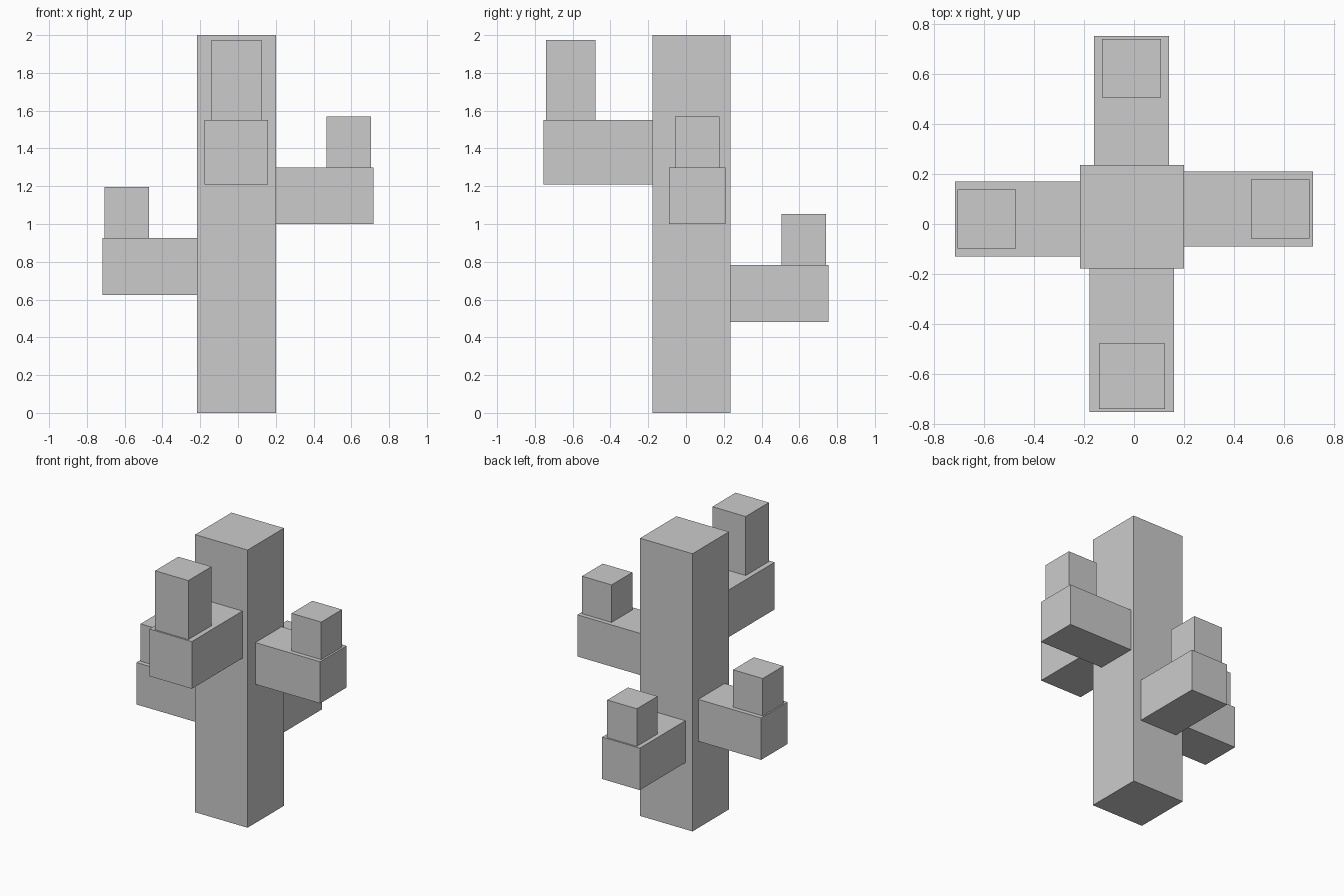
import bpy
from mathutils import Vector

if "Cube" in bpy.data.objects:
    bpy.data.objects.remove(bpy.data.objects["Cube"])


def box(name, lo, hi):
    """Axis-aligned box between two corners."""
    lo, hi = Vector(lo), Vector(hi)
    bpy.ops.mesh.primitive_cube_add(size=1, location=(lo + hi) / 2)
    obj = bpy.context.object
    obj.name = name
    obj.scale = hi - lo
    bpy.ops.object.transform_apply(location=False, rotation=False, scale=True)
    return obj


def branch(side, arm_lo, arm_hi, tip_lo, tip_hi, top):
    """Horizontal arm with an upright tip standing on its outer end."""
    box(side + "_arm", arm_lo, arm_hi)
    box(side + "_tip", (*tip_lo, arm_hi[2]), (*tip_hi, top))


# Main trunk
box("trunk", (-0.217, -0.178, 0), (0.201, 0.236, 2))

# Four branches at different heights
branch("right", (0.201, -0.09, 1.0), (0.718, 0.21, 1.30),
       (0.468, -0.058), (0.704, 0.178), 1.57)
branch("left", (-0.718, -0.13, 0.624), (-0.217, 0.17, 0.926),
       (-0.708, -0.098), (-0.472, 0.138), 1.195)
branch("front", (-0.178, -0.754, 1.21), (0.16, -0.178, 1.55),
       (-0.141, -0.742), (0.124, -0.478), 1.975)
branch("back", (-0.16, 0.236, 0.48), (0.14, 0.754, 0.782),
       (-0.128, 0.506), (0.108, 0.742), 1.053)
